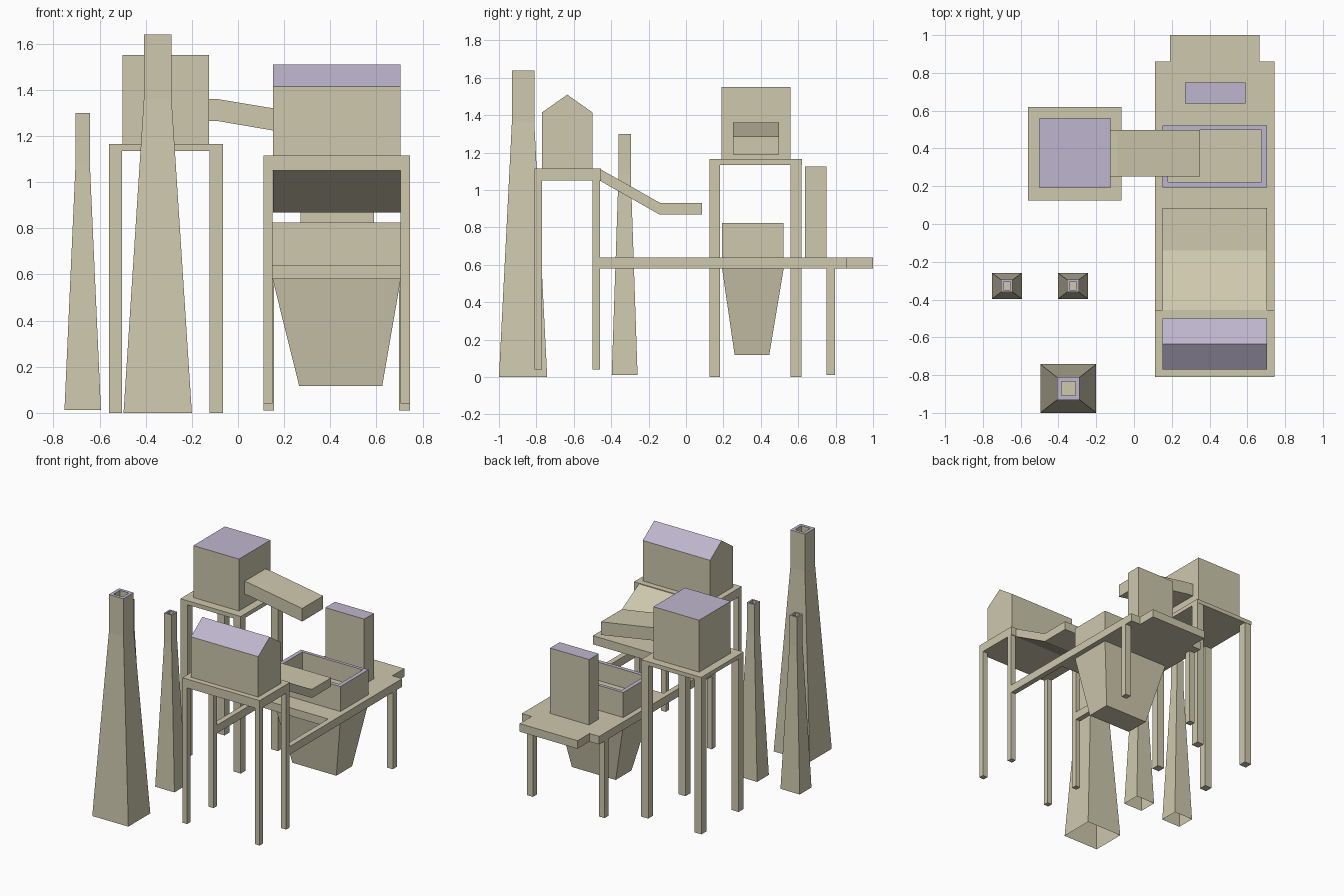
import bpy, bmesh

if "Cube" in bpy.data.objects:
    bpy.data.objects.remove(bpy.data.objects["Cube"])


def material(name, color):
    m = bpy.data.materials.new(name)
    m.diffuse_color = color
    m.use_nodes = True
    m.node_tree.nodes["Principled BSDF"].inputs["Base Color"].default_value = m.diffuse_color
    return m


SAND = material("sand_metal", (0.62, 0.58, 0.42, 1))
TOP = material("mauve_top", (0.52, 0.47, 0.62, 1))


def finish(name, bm, top_z=None):
    """Store the mesh; upward faces above top_z get the mauve material."""
    bm.normal_update()
    for f in bm.faces:
        if top_z is not None and f.normal.z > 0.3 and f.calc_center_median().z > top_z:
            f.material_index = 1
    me = bpy.data.meshes.new(name)
    bm.to_mesh(me)
    bm.free()
    me.materials.append(SAND)
    me.materials.append(TOP)
    ob = bpy.data.objects.new(name, me)
    bpy.context.collection.objects.link(ob)
    return ob


def loft(name, rings, cap_first=True, top_z=None):
    """Skin rectangular rings (x0, x1, y0, y1, z); the last one is capped."""
    bm = bmesh.new()
    loops = [[bm.verts.new(p) for p in ((a, c, z), (b, c, z), (b, d, z), (a, d, z))]
             for a, b, c, d, z in rings]
    for lo, hi in zip(loops, loops[1:]):
        for i in range(4):
            j = (i + 1) % 4
            bm.faces.new((lo[i], lo[j], hi[j], hi[i]))
    bm.faces.new(loops[-1])
    if cap_first:
        bm.faces.new(loops[0][::-1])
    return finish(name, bm, top_z)


def box(name, x0, x1, y0, y1, z0, z1, top_z=None):
    return loft(name, [(x0, x1, y0, y1, z0), (x0, x1, y0, y1, z1)], True, top_z)


def extrude(name, points, vec, top_z=None):
    """Extrude a flat outline of 3D points along vec."""
    bm = bmesh.new()
    f = bm.faces.new([bm.verts.new(p) for p in points])
    new = bmesh.ops.extrude_face_region(bm, geom=[f], use_keep_orig=True)["geom"]
    bmesh.ops.translate(bm, vec=vec, verts=[v for v in new if isinstance(v, bmesh.types.BMVert)])
    bmesh.ops.recalc_face_normals(bm, faces=bm.faces)
    return finish(name, bm, top_z)


def legs(name, xs, ys, w, z0, z1):
    for x in xs:
        for y in ys:
            box(name, x, x + w, y, y + w, z0, z1)


def chimney(name, cx, cy, base, neck, wall, z0, shoulder, top):
    """Tapered stack with a straight neck and hollow mouth, open underneath."""
    def ring(hx, hy, z):
        return (cx - hx, cx + hx, cy - hy, cy + hy, z)
    bx, by = base
    nx, ny = neck
    loft(name, [ring(bx, by, z0), ring(nx, ny, shoulder), ring(nx, ny, top),
                ring(nx - wall, ny - wall, top), ring(nx - wall, ny - wall, top - 0.12)],
         False, top - 0.01)


# Chimneys
chimney("large_chimney", -0.348, -0.871, (0.148, 0.129), (0.06, 0.06), 0.023, 0.0, 1.36, 1.64)
for cx in (-0.673, -0.323):
    chimney("small_chimney", cx, -0.328, (0.079, 0.069), (0.031, 0.033), 0.012, 0.012, 1.08, 1.30)

# Rear tower: legs, platform, cabin and feed chute
legs("tower_leg", (-0.56, -0.123), (0.125, 0.56), 0.058, 0.0, 1.135)
box("tower_platform", -0.56, -0.065, 0.125, 0.62, 1.135, 1.165)
box("tower_cabin", -0.5, -0.125, 0.19, 0.56, 1.165, 1.55, 1.5)
feed = [(-0.125, 1.265), (-0.09, 1.265), (0.35, 1.19), (0.35, 1.287), (-0.09, 1.36), (-0.125, 1.36)]
extrude("feed_chute", [(x, 0.252, z) for x, z in feed], (0, 0.245, 0))

# Main deck: stepped rear, two side rails reaching forward around an opening
deck = [(0.11, -0.46), (0.15, -0.46), (0.15, 0.05), (0.705, 0.05), (0.705, -0.46), (0.745, -0.46),
        (0.745, 0.86), (0.665, 0.86), (0.665, 1.0), (0.19, 1.0), (0.19, 0.86), (0.11, 0.86)]
extrude("main_deck", [(x, y, 0.58) for x, y in deck], (0, 0, 0.06))
legs("deck_leg", (0.11, 0.698), (0.75,), 0.047, 0.01, 0.58)
box("control_cabinet", 0.27, 0.59, 0.637, 0.75, 0.64, 1.125, 1.1)

# Hopper: tapered bin with an open tray on top
loft("hopper", [(0.265, 0.625, 0.26, 0.445, 0.117), (0.15, 0.705, 0.193, 0.522, 0.58),
                (0.15, 0.705, 0.193, 0.522, 0.825), (0.18, 0.675, 0.222, 0.498, 0.825),
                (0.18, 0.675, 0.222, 0.498, 0.69)], True, 0.8)

# Front loading platform with gabled house and delivery ramp
legs("front_leg", (0.11, 0.705), (-0.81, -0.5), 0.04, 0.04, 1.05)
box("front_platform", 0.11, 0.745, -0.81, -0.455, 1.05, 1.115)
house = [(-0.77, 1.115), (-0.5, 1.115), (-0.5, 1.415), (-0.635, 1.51), (-0.77, 1.415)]
extrude("gabled_house", [(0.152, y, z) for y, z in house], (0.553, 0, 0), 1.42)
ramp = [(-0.46, 1.05), (-0.14, 0.868), (0.085, 0.868), (0.085, 0.932), (-0.14, 0.932), (-0.46, 1.113)]
extrude("delivery_ramp", [(0.152, y, z) for y, z in ramp], (0.553, 0, 0))
